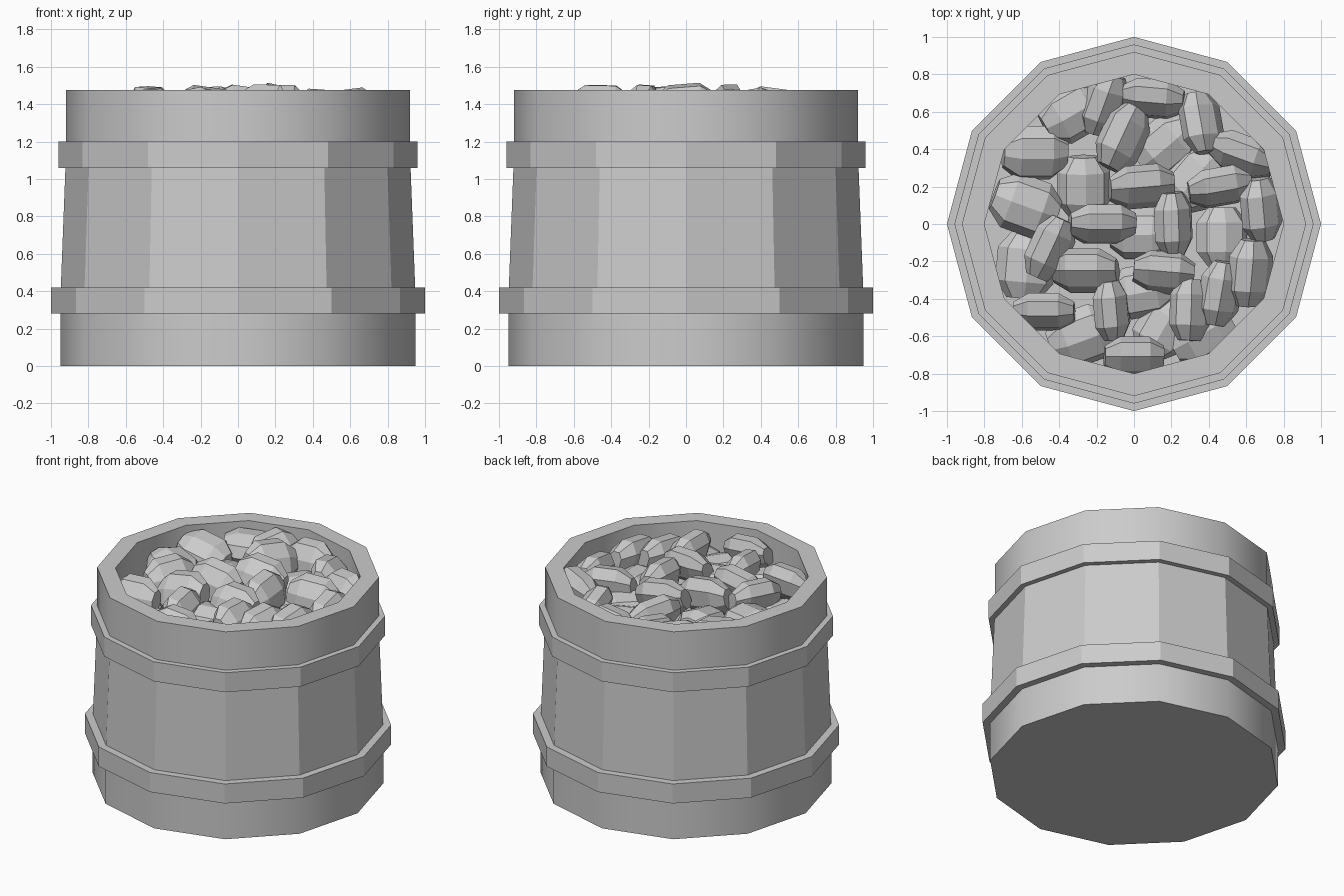
import bpy, bmesh, math, random
from mathutils import Matrix, Vector

random.seed(4)
if "Cube" in bpy.data.objects:
    bpy.data.objects.remove(bpy.data.objects["Cube"])

grey = bpy.data.materials.new("plain_grey")
grey.use_nodes = True
COLOUR = (0.6, 0.6, 0.6, 1)
grey.diffuse_color = COLOUR
grey.node_tree.nodes["Principled BSDF"].inputs["Base Color"].default_value = COLOUR
SIDES = 12


def finish(name, bm, smooth=False):
    bmesh.ops.recalc_face_normals(bm, faces=bm.faces)
    mesh = bpy.data.meshes.new(name)
    bm.to_mesh(mesh)
    bm.free()
    mesh.materials.append(grey)
    obj = bpy.data.objects.new(name, mesh)
    bpy.context.collection.objects.link(obj)
    if smooth:
        bpy.ops.object.select_all(action='DESELECT')
        obj.select_set(True)
        bpy.context.view_layer.objects.active = obj
        bpy.ops.object.shade_smooth_by_angle(angle=math.radians(40))
    return obj


def lathe(bm, profile, sides, closed=False):
    """Sweep (radius, z) points around z; cap the ends of an open profile."""
    rings = []
    for radius, z in profile:
        ring = [bm.verts.new((radius * math.cos(math.tau * i / sides),
                              radius * math.sin(math.tau * i / sides), z))
                for i in range(sides)]
        rings.append(ring)
    pairs = list(zip(rings, rings[1:]))
    if closed:
        pairs.append((rings[-1], rings[0]))
    else:
        bm.faces.new(rings[0])
        bm.faces.new(rings[-1])
    for low, high in pairs:
        for i in range(sides):
            j = (i + 1) % sides
            bm.faces.new((low[i], low[j], high[j], high[i]))


def turned(name, profile, smooth=False, closed=False):
    bm = bmesh.new()
    lathe(bm, profile, SIDES, closed)
    return finish(name, bm, smooth)


# Barrel: smooth base and rim, flat tapered staves between the hoops
turned("barrel_base", [(0.95, 0), (0.95, 0.35)], smooth=True)
turned("barrel_staves", [(0.95, 0.35), (0.92, 1.13)])
turned("barrel_rim", [(0.92, 1.13), (0.92, 1.475), (0.80, 1.475), (0.80, 1.13)],
       smooth=True, closed=True)

# Hoops
for name, radius, low, high in (("lower_hoop", 1.0, 0.28, 0.42),
                                ("upper_hoop", 0.96, 1.06, 1.2)):
    turned(name, [(radius, low), (radius, high), (0.9, high), (0.9, low)], closed=True)


# Nuggets: faceted slabs with tapered ends, as (x, y, turn in degrees)
def nugget(bm, x, y, turn, roll, top):
    part = bmesh.new()
    lathe(part, [(0.55, -1), (1, -0.5), (1, 0.5), (0.55, 1)], 8)
    half = Vector((0.145, 0.095, 0.165)) * random.uniform(0.95, 1.08)
    lay_down = Matrix.Rotation(math.pi / 2, 4, 'Y') @ Matrix.Rotation(math.pi / 2, 4, 'Z')
    spin = (Matrix.Rotation(math.radians(turn), 4, 'Z')
            @ Matrix.Rotation(random.uniform(-0.2, 0.2), 4, 'Y')
            @ Matrix.Rotation(math.radians(roll), 4, 'X'))
    part.transform(spin @ lay_down @ Matrix.Diagonal(half).to_4x4())
    peak = max(v.co.z for v in part.verts)
    part.transform(Matrix.Translation((x, y, top - peak)))
    temp = bpy.data.meshes.new("nugget_part")
    part.to_mesh(temp)
    part.free()
    bm.from_mesh(temp)
    bpy.data.meshes.remove(temp)


def pile(name, spots, roll, top):
    bm = bmesh.new()
    for x, y, turn in spots:
        sag = 0.12 * max(0, math.hypot(x, y) - 0.5)
        nugget(bm, x, y, turn, roll + random.uniform(-9, 9),
               top - sag + random.uniform(-0.02, 0.02))
    finish(name, bm)


on_edge = [(-.16, .64, 70), (-.06, .46, 65), (.1, .67, -5), (.36, .54, 100),
           (.58, .37, -20), (.04, .2, 5), (.46, .2, 10), (.68, .08, 95),
           (.21, 0, 92), (-.17, 0, 0), (-.45, -.13, 65), (-.26, -.25, 0),
           (.16, -.26, -5), (.62, -.26, 85), (.46, -.37, 80), (.3, -.46, 88),
           (-.12, -.46, 95), (-.48, -.47, 0), (0, -.71, 0)]
flat = [(-.53, .38, 0), (-.58, .1, -20), (-.33, .6, 30)]
buried = [(.17, .42, 40), (-.27, .2, 90), (.32, .24, 50), (-.58, -.22, 85),
          (.03, -.05, 0), (.47, -.07, 90), (.04, -.36, 10), (-.28, -.6, 20),
          (.15, -.56, 60), (.36, -.58, 30)]
pile("nuggets_on_edge", on_edge, 62, 1.5)
pile("nuggets_flat", flat, 12, 1.45)
pile("nuggets_buried", buried, 10, 1.36)

# Bed closing the gaps under the nuggets
turned("nugget_bed", [(0.81, 1.13), (0.81, 1.2)])
